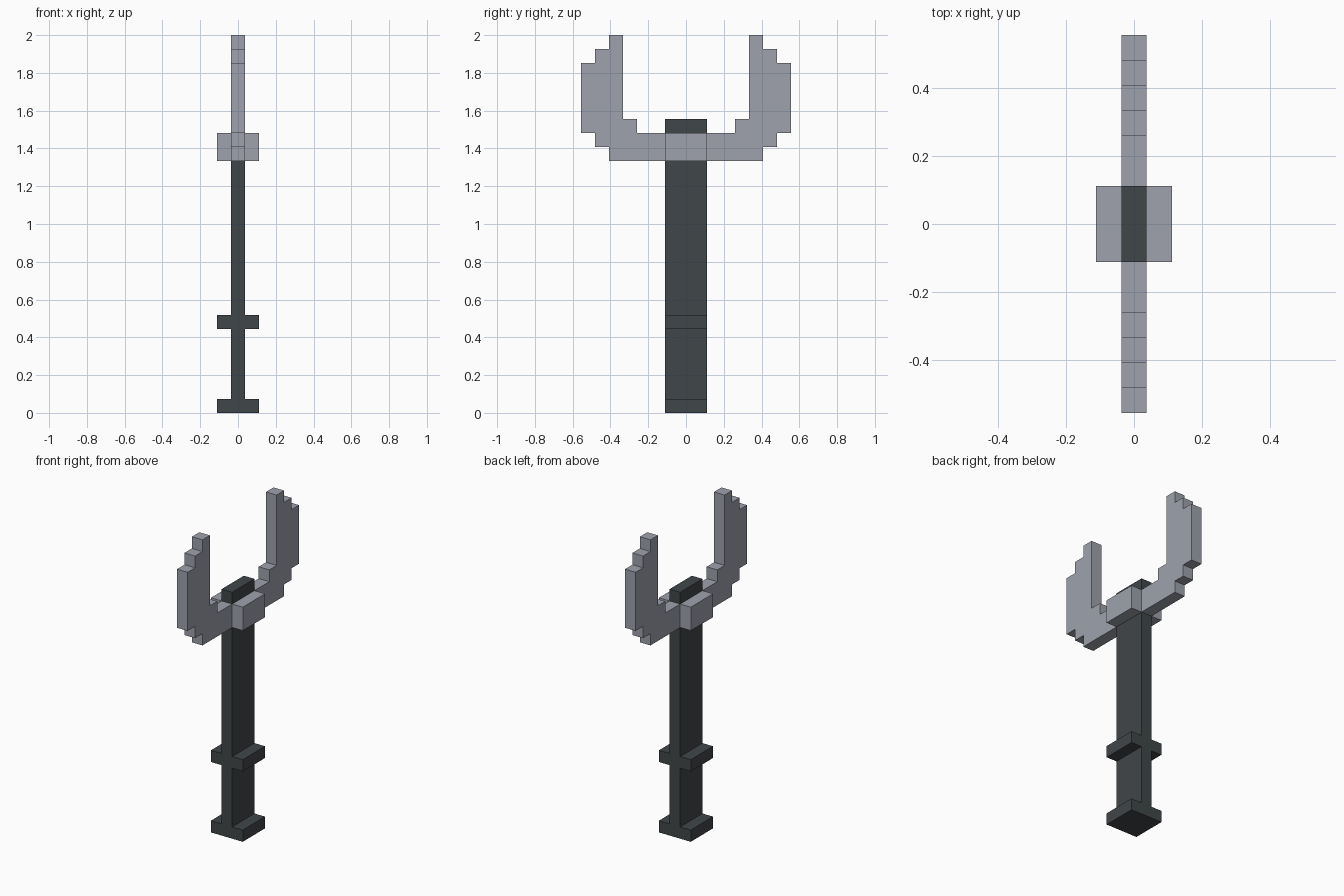
import bpy
import bmesh

cube = bpy.data.objects.get("Cube")
if cube:
    bpy.data.objects.remove(cube, do_unlink=True)

U = 2 / 27  # one block of the grid the model is built on


def make_material(name, rgb):
    mat = bpy.data.materials.new(name)
    mat.use_nodes = True
    mat.diffuse_color = (*rgb, 1)
    mat.node_tree.nodes["Principled BSDF"].inputs["Base Color"].default_value = (*rgb, 1)
    return mat


dark = make_material("dark charcoal", (0.051, 0.061, 0.066))
steel = make_material("steel grey", (0.342, 0.361, 0.413))


def extrude_profile(name, points, x0, x1, mat):
    """Extrude a (y, z) outline from x0 to x1, all in blocks."""
    bm = bmesh.new()
    face = bm.faces.new([bm.verts.new((x0 * U, y * U, z * U)) for y, z in points])
    ext = bmesh.ops.extrude_face_region(bm, geom=[face])
    verts = [v for v in ext["geom"] if isinstance(v, bmesh.types.BMVert)]
    bmesh.ops.translate(bm, verts=verts, vec=((x1 - x0) * U, 0, 0))
    bmesh.ops.recalc_face_normals(bm, faces=bm.faces)
    mesh = bpy.data.meshes.new(name)
    bm.to_mesh(mesh)
    bm.free()
    mesh.materials.append(mat)
    obj = bpy.data.objects.new(name, mesh)
    bpy.context.collection.objects.link(obj)
    return obj


def box(name, x0, x1, z0, z1, mat):
    """Box as deep as the handle."""
    return extrude_profile(name, [(-1.5, z0), (1.5, z0), (1.5, z1), (-1.5, z1)], x0, x1, mat)


# Handle and square pommel
box("handle", -0.5, 0.5, 1, 21, dark)
box("pommel", -1.5, 1.5, 0, 1, dark)

# Grip ring and head collar, one cheek on each side of the handle
for side, x0, x1 in (("left", 0.5, 1.5), ("right", -1.5, -0.5)):
    box("grip_ring_" + side, x0, x1, 6, 7, dark)
    box("head_collar_" + side, x0, x1, 18, 20, steel)

# Stepped two-pronged fork, outline mirrored across the middle
half = [(5.5, 18), (5.5, 19), (6.5, 19), (6.5, 20), (7.5, 20), (7.5, 25),
        (6.5, 25), (6.5, 26), (5.5, 26), (5.5, 27), (4.5, 27), (4.5, 21),
        (3.5, 21), (3.5, 20)]
extrude_profile("fork", half + [(-y, z) for y, z in reversed(half)], -0.5, 0.5, steel)
